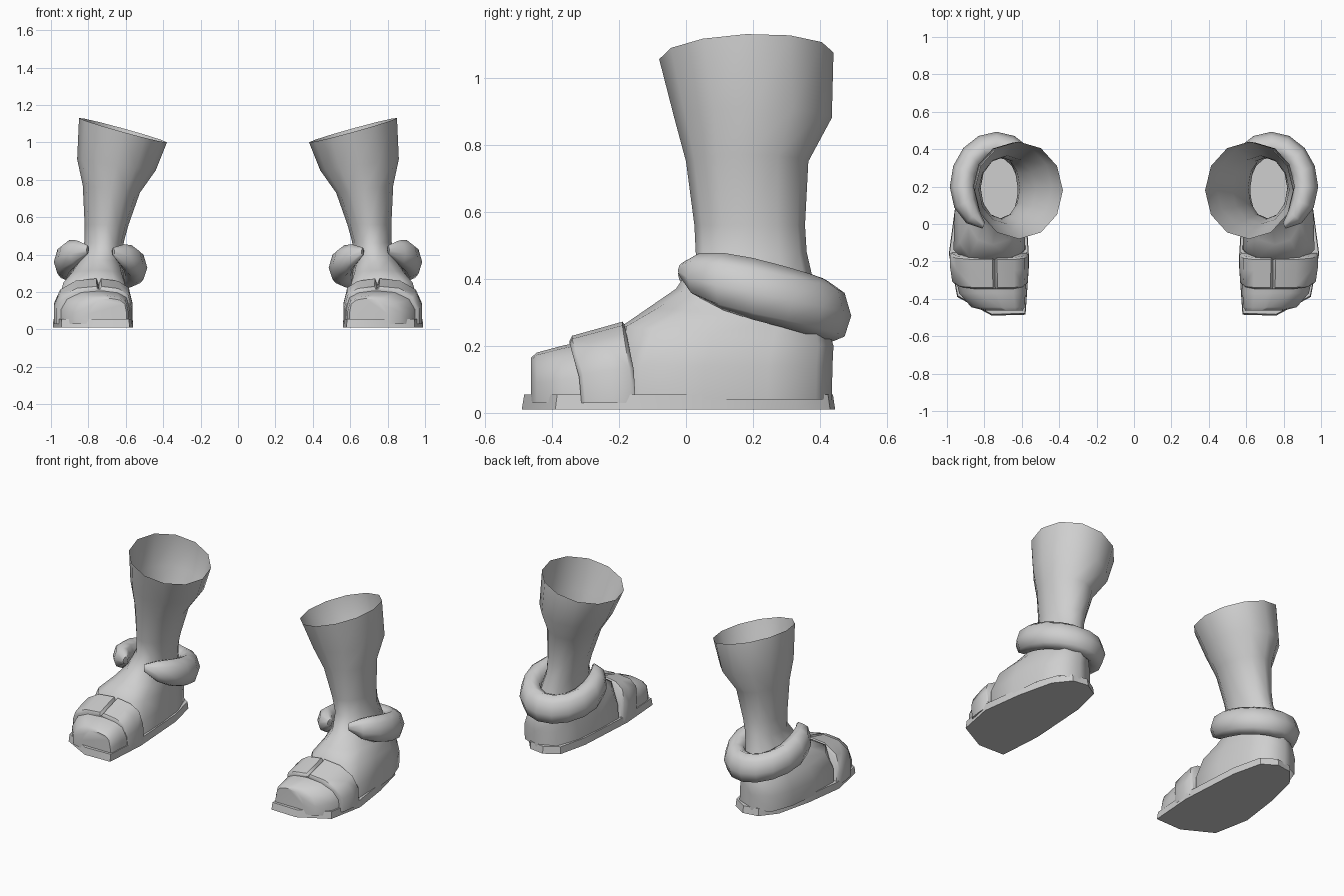
import bpy, bmesh, math

if "Cube" in bpy.data.objects:
    bpy.data.objects.remove(bpy.data.objects["Cube"])

grey = bpy.data.materials.new("light grey")
grey.diffuse_color = (0.62, 0.62, 0.62, 1)
grey.use_nodes = True
grey.node_tree.nodes["Principled BSDF"].inputs["Base Color"].default_value = grey.diffuse_color


def loft(name, rings, cap_start=False, cap_end=False, angle=45):
    """Skin closed rings of equal length, then mirror to make the pair."""
    bm = bmesh.new()
    rows = [[bm.verts.new(p) for p in ring] for ring in rings]
    n = len(rows[0])
    for a, b in zip(rows, rows[1:]):
        for i in range(n):
            j = (i + 1) % n
            bm.faces.new((a[i], a[j], b[j], b[i]))
    if cap_start:
        bm.faces.new(rows[0][::-1])
    if cap_end:
        bm.faces.new(rows[-1])
    bmesh.ops.recalc_face_normals(bm, faces=bm.faces[:])
    mesh = bpy.data.meshes.new(name)
    bm.to_mesh(mesh)
    bm.free()
    mesh.materials.append(grey)
    obj = bpy.data.objects.new(name, mesh)
    bpy.context.collection.objects.link(obj)
    bpy.ops.object.select_all(action='DESELECT')
    obj.select_set(True)
    bpy.context.view_layer.objects.active = obj
    bpy.ops.object.shade_smooth_by_angle(angle=math.radians(angle))
    obj.modifiers.new("pair", 'MIRROR').use_mirror_merge = False
    return obj


# Sole: flat slab, straight on the inside and curved on the outside
outline = [(.58, -.485), (.76, -.49), (.945, -.39), (.99, -.16), (.955, .1),
           (.90, .33), (.82, .43), (.72, .445), (.63, .39), (.585, .2), (.56, -.2)]
loft("sole", [[(x, y, .01) for x, y in outline],
              [(.775 + (x - .775) * .985, y * .985, .055) for x, y in outline]],
     True, True, 30)

# Foot upper and open leg: one skin from the footprint to the slanted rim
foot = [(0, -1), (.7, -1), (1, -.8), (.97, -.2), (.87, .4), (.6, .85),
        (0, 1), (-.6, .85), (-.87, .4), (-.97, -.2), (-1, -.8), (-.7, -1)]


def ring(x0, x1, y0, y1, z, tilt_y, tilt_x, blend):
    pts = []
    for k, (u, v) in enumerate(foot):
        a = math.radians(-90 + 30 * k)
        u += (math.cos(a) - u) * blend
        v += (math.sin(a) - v) * blend
        pts.append(((x0 + x1) / 2 + u * (x1 - x0) / 2,
                    (y0 + y1) / 2 + v * (y1 - y0) / 2,
                    z + tilt_y * v + tilt_x * u))
    return pts


loft("upper_and_leg", [ring(*r) for r in (
    (.58, .965, -.20, .435, .04, 0, 0, 0),
    (.585, .965, -.20, .437, .14, 0, 0, 0),
    (.60, .94, -.19, .44, .23, -.03, 0, .3),
    (.61, .90, -.11, .42, .29, -.025, 0, .7),
    (.62, .86, -.03, .39, .36, -.01, 0, 1),
    (.61, .82, .03, .36, .47, .01, 0, 1),
    (.585, .82, .025, .355, .56, 0, 0, 1),
    (.525, .83, .0, .365, .75, 0, .02, 1),
    (.44, .86, -.035, .435, .88, 0, .03, 1),
    (.38, .85, -.08, .44, 1.065, .01, .065, 1))], angle=60)


# Toe cap and strap: boxy arches lofted from front to back
def arch(y, x0, x1, h, crease=0, lean=0):
    w = x1 - x0
    prof = [(0, .03, 0), (0, .5, .2), (.05, .82, .7), (.18, .95, 1),
            (.40, 1, 1), (.43, 1 - crease, 1), (.46, 1, 1), (.72, .96, 1),
            (.92, .78, .7), (1, .5, .2), (1, .03, 0)]
    return [(x0 + u * w, y - lean * t, .03 if z == .03 else z * h)
            for u, z, t in prof]


loft("toe_cap", [arch(-.462, .595, .80, .165),
                 arch(-.445, .585, .87, .18),
                 arch(-.37, .58, .935, .20),
                 arch(-.28, .575, .955, .22)], True, True)
loft("toe_strap", [arch(-.312, .575, .96, .215, 0, .035),
                   arch(-.30, .568, .972, .23, .08, .04),
                   arch(-.22, .563, .984, .255, .12, .03),
                   arch(-.165, .563, .985, .272, .12, .025),
                   arch(-.15, .575, .975, .26, .08, .03)], True, True)

# Ankle cuff: tilted C-shaped roll, open and tapered at the front
rings = []
steps = 14
for i in range(steps + 1):
    a = math.radians(-68 + 316 * i / steps)
    c, s = math.cos(a), math.sin(a)
    taper = (.25, .72, .93)[min(i, steps - i)] if min(i, steps - i) < 3 else 1
    cx, cy = .735 + .182 * c, .20 + .225 * s
    cz = .355 - .055 * s + .015 * c
    sec = []
    for k in range(8):
        b = 2 * math.pi * k / 8
        r = .068 * taper * math.cos(b)
        sec.append((cx + c * r, cy + s * r,
                    cz + .092 * taper * math.sin(b) - .15 * r
                    + .02 * (1 - taper)))
    rings.append(sec)
loft("ankle_cuff", rings, True, True, 60)
